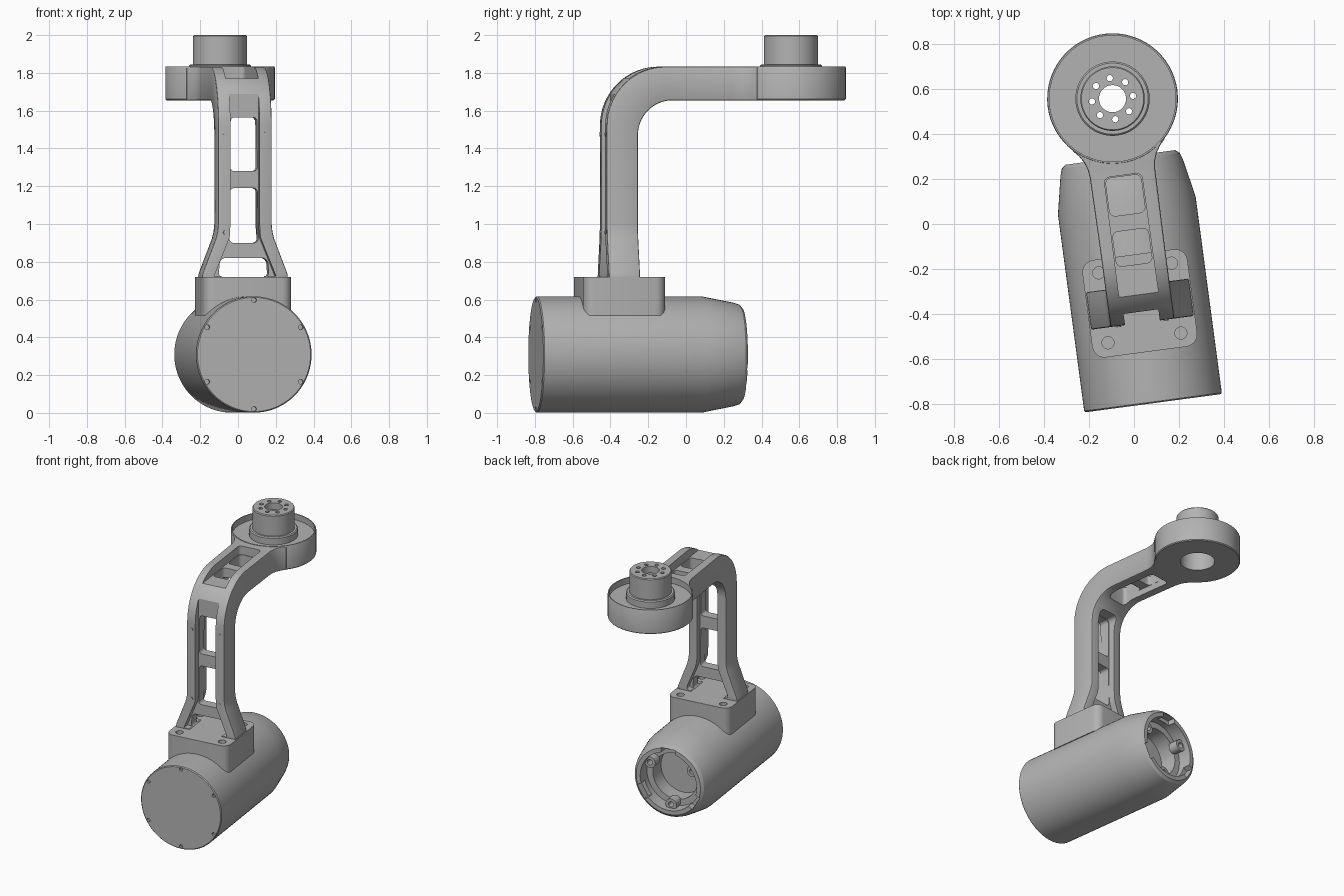
import bpy, bmesh
from math import sin, cos, pi, radians
from mathutils import Matrix

if "Cube" in bpy.data.objects:
    bpy.data.objects.remove(bpy.data.objects["Cube"], do_unlink=True)

grey = bpy.data.materials.new("satin grey")
grey.use_nodes = True
COLOUR = (0.45, 0.45, 0.45, 1)
grey.diffuse_color = COLOUR
grey.node_tree.nodes["Principled BSDF"].inputs["Base Color"].default_value = COLOUR

PIVOT_Z = 0.309      # height of the motor axis
RING_Y = 1.363       # distance from motor front to upper ring
parts = []


def finish(name, bm, keep=True):
    bmesh.ops.remove_doubles(bm, verts=bm.verts, dist=1e-5)
    bmesh.ops.recalc_face_normals(bm, faces=bm.faces)
    mesh = bpy.data.meshes.new(name)
    bm.to_mesh(mesh)
    bm.free()
    mesh.materials.append(grey)
    obj = bpy.data.objects.new(name, mesh)
    bpy.context.scene.collection.objects.link(obj)
    obj.hide_render = not keep
    if keep:
        parts.append(obj)
    return obj


def loft(name, rings, closed=False, keep=True):
    """Skin a list of point loops; end caps unless the loops close on themselves."""
    bm = bmesh.new()
    loops = [[bm.verts.new(p) for p in ring] for ring in rings]
    count = len(loops[0])
    pairs = list(zip(loops, loops[1:]))
    if closed:
        pairs.append((loops[-1], loops[0]))
    else:
        bm.faces.new(loops[0])
        bm.faces.new(loops[-1])
    for a, b in pairs:
        for i in range(count):
            j = (i + 1) % count
            bm.faces.new((a[i], a[j], b[j], b[i]))
    return finish(name, bm, keep)


def lathe(name, profile, axis, centre, segments=64, closed=False, keep=True):
    """Turn (radius, distance) points about the y or z axis."""
    cx, cy, cz = centre
    rings = []
    for r, s in profile:
        ring = []
        for i in range(segments):
            u, v = r * cos(2 * pi * i / segments), r * sin(2 * pi * i / segments)
            ring.append((cx + u, cy + s, cz + v) if axis == "y" else (cx + u, cy + v, cz + s))
        rings.append(ring)
    return loft(name, rings, closed, keep)


def rod(name, r, lo, hi, axis, centre, keep=False, segments=20):
    return lathe(name, [(r, lo), (r, hi)], axis, centre, segments, False, keep)


def prism(name, outline, plane, lo, hi, radius=0.0, keep=False):
    """Extrude an outline along the axis missing from its plane, rounding its corners."""
    bm = bmesh.new()
    place = (lambda u, v, w: (u, v, w)) if plane == "xy" else (lambda u, v, w: (u, w, v))
    a = [bm.verts.new(place(u, v, lo)) for u, v in outline]
    b = [bm.verts.new(place(u, v, hi)) for u, v in outline]
    bm.faces.new(a)
    bm.faces.new(b)
    for i in range(len(a)):
        j = (i + 1) % len(a)
        bm.faces.new((a[i], a[j], b[j], b[i]))
    if radius:
        edges = [bm.edges.get((p, q)) for p, q in zip(a, b)]
        bmesh.ops.bevel(bm, geom=edges, offset=radius, segments=5, profile=0.5, affect="EDGES")
    return finish(name, bm, keep)


def symmetric(rows):
    """Outline from (half width, position) rows, mirrored across x = 0."""
    return [(w, p) for w, p in rows] + [(-w, p) for w, p in reversed(rows)]


def bake(obj):
    graph = bpy.context.evaluated_depsgraph_get()
    mesh = bpy.data.meshes.new_from_object(obj.evaluated_get(graph))
    obj.modifiers.clear()
    obj.data = mesh


def cut(obj, cutters):
    for c in cutters:
        m = obj.modifiers.new("cut", "BOOLEAN")
        m.operation, m.solver, m.object = "DIFFERENCE", "EXACT", c
        bpy.context.view_layer.update()
        bake(obj)
        bpy.data.objects.remove(c, do_unlink=True)


# Motor housing: tapered barrel with a stepped socket at the back
housing = lathe("motor_housing", [
    (0, 0), (0.302, 0), (0.308, 0.006), (0.308, 0.885), (0.274, 1.055), (0.264, 1.085),
    (0.245, 1.1), (0.215, 1.1), (0.215, 1.0), (0.17, 1.0), (0.17, 0.88), (0, 0.88)],
    "y", (0, 0, PIVOT_Z), 72)
cutters = []
for k in range(6):
    a = radians(90 + 60 * k)
    cutters.append(rod("screw_cut", 0.013, -0.02, 0.02, "y",
                       (0.288 * cos(a), 0, PIVOT_Z + 0.288 * sin(a)), segments=12))
for k in range(3):
    notch = prism("notch_cut", symmetric([(0.055, 0.18), (0.055, 0.243)]), "xz", 1.045, 1.15)
    turn = Matrix.Translation((0, 0, PIVOT_Z)) @ Matrix.Rotation(radians(120 * k), 4, "Y")
    notch.data.transform(turn)
    cutters.append(notch)
cut(housing, cutters)

# Hollow screw bosses in the socket
for k in range(3):
    a = radians(30 + 120 * k)
    lathe("socket_boss", [(0.042, 0.99), (0.042, 1.06), (0.02, 1.06), (0.02, 0.99)], "y",
          (0.187 * cos(a), 0, PIVOT_Z + 0.187 * sin(a)), 20, True)

# Saddle clamped on the housing
saddle = prism("saddle", symmetric([(0.235, 0.229), (0.235, 0.665)]), "xy", 0.515, 0.72, 0.055, True)
cut(saddle, [rod("bolt_cut", 0.027, 0.69, 0.8, "z", (x, y, 0))
             for x in (-0.163, 0.163) for y in (0.292, 0.605)])

# Arm: flared leg, bend and beam as stations of (outer, inner, half width)
FRONT, BACK, UNDER, TOP = 0.36, 0.527, 1.655, 1.833
R_OUT, R_IN = 0.313, 0.185
stations = [((FRONT, z), (BACK, z), w)
            for z, w in ((0.7, 0.232), (0.74, 0.226), (0.92, 0.157), (0.96, 0.147), (1.0, 0.143))]
for i in range(17):
    a = pi / 2 * i / 16
    arc = lambda y, z, r: (y + r - r * cos(a), z - r + r * sin(a))
    stations.append((arc(FRONT, TOP, R_OUT), arc(BACK, UNDER, R_IN), 0.143))
stations += [((y, TOP), (y, UNDER), w) for y, w in (
    (1.03, 0.146), (1.07, 0.152), (1.1, 0.163), (1.13, 0.182), (1.155, 0.205), (1.3, 0.205))]
arm = loft("arm", [[(-w, *o), (w, *o), (w, *i), (-w, *i)] for o, i, w in stations])
m = arm.modifiers.new("soft_edges", "BEVEL")
m.width, m.segments, m.limit_method, m.angle_limit = 0.008, 2, "ANGLE", radians(50)
bpy.context.view_layer.update()
bake(arm)

# Pockets on both faces, then windows that leave recessed cross bars
leg_pocket = [(0.165, 0.725), (0.082, 0.93), (0.078, 1.0)]
cut(arm, [
    prism("front_pocket", symmetric(leg_pocket + [(0.078, 1.75)]), "xz", 0.2, 0.41),
    prism("back_pocket", symmetric(leg_pocket + [(0.078, 1.57)]), "xz", 0.48, 0.62, 0.03),
    prism("top_pocket", symmetric([(0.088, 0.4), (0.084, 1.02)]), "xy", 1.77, 1.9, 0.025),
    prism("under_pocket", symmetric([(0.08, 0.63), (0.08, 1.02)]), "xy", 1.6, 1.7, 0.025),
    prism("foot_window", symmetric([(0.135, 0.715), (0.127, 0.82)]), "xz", 0.2, 0.7, 0.03),
    prism("lower_window", symmetric([(0.077, 0.9), (0.073, 1.19)]), "xz", 0.2, 0.7, 0.022),
    prism("upper_window", symmetric([(0.073, 1.28), (0.07, 1.565)]), "xz", 0.2, 0.7, 0.022),
    prism("near_window", symmetric([(0.08, 0.62), (0.08, 0.775)]), "xy", 1.5, 1.9, 0.025),
    prism("far_window", symmetric([(0.079, 0.845), (0.079, 1.015)]), "xy", 1.5, 1.9, 0.025),
    rod("ring_clearance", 0.284, 1.5, 2.0, "z", (0, RING_Y, 0), segments=64)])

# Small pins on the leg rails
for z in (0.955, 1.475):
    for x in (-0.106, 0.106):
        rod("rail_pin", 0.011, 0.355, 0.37, "y", (x, 0, z), True, 12)

# Upper ring with rim, recessed floor, collar and hollow post
ring = lathe("ring_and_post", [
    (0.117, 1.655), (0.284, 1.655), (0.29, 1.661), (0.29, 1.829), (0.287, 1.835), (0.28, 1.835),
    (0.28, 1.79), (0.165, 1.79), (0.165, 1.838), (0.158, 1.845), (0.143, 1.845), (0.143, 1.994),
    (0.138, 2.0), (0.06, 2.0), (0.06, 1.95), (0.117, 1.95)], "z", (0, RING_Y, 0), 64, True)
cut(ring, [rod("post_hole", 0.014, 1.9, 2.1, "z",
               (0.092 * cos(k * pi / 4), RING_Y + 0.092 * sin(k * pi / 4), 0), segments=12)
           for k in range(8)])

# Swing the whole assembly into its resting pose and shade it
pose = Matrix.Translation((0.085, -0.795, 0)) @ Matrix.Rotation(radians(7.6), 4, "Z")
bpy.ops.object.select_all(action="DESELECT")
for obj in parts:
    obj.data.transform(pose @ Matrix.Translation((0, 0, 0)))
    obj.select_set(True)
bpy.context.view_layer.objects.active = parts[0]
bpy.ops.object.shade_smooth_by_angle(angle=radians(30))
